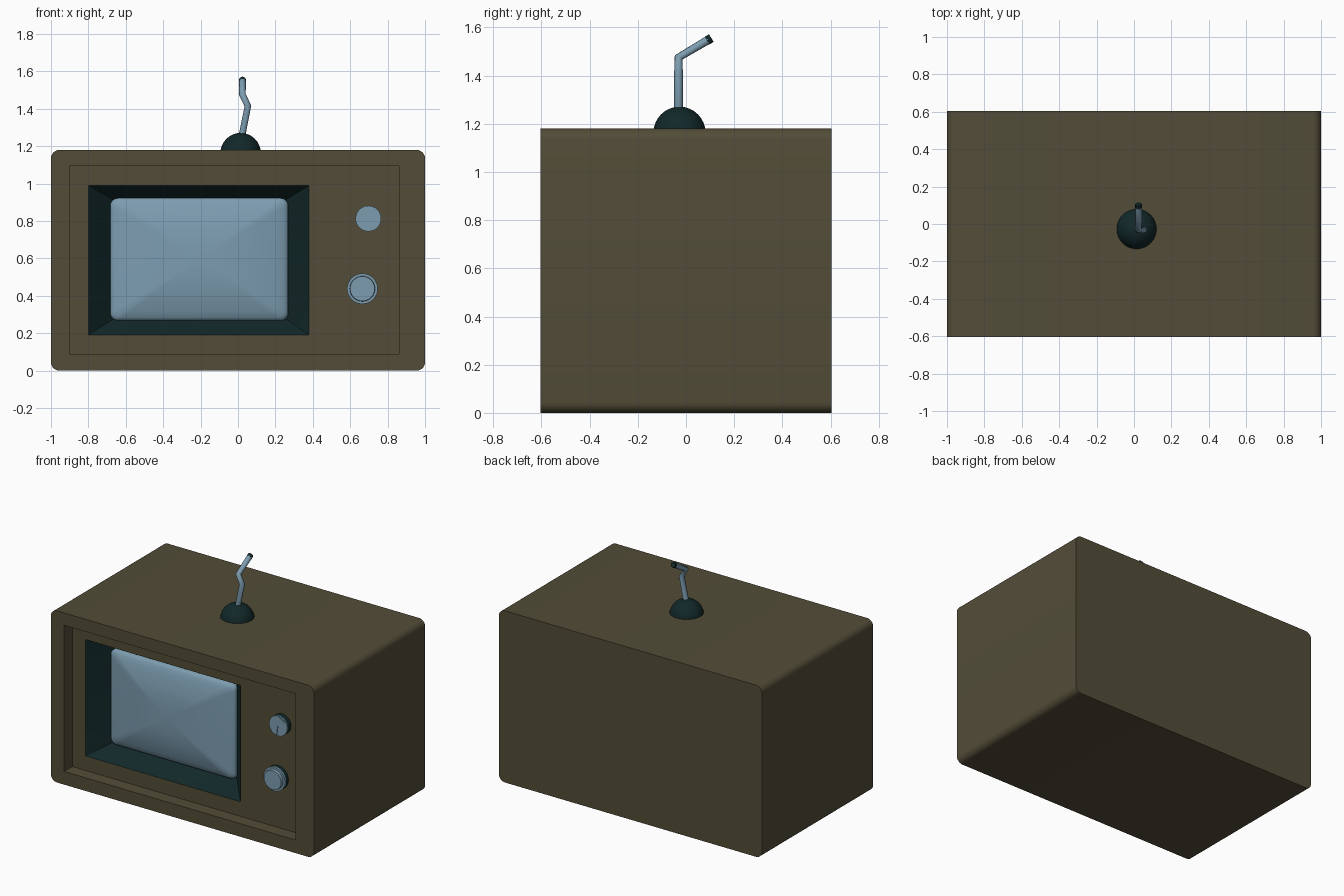
import bpy, bmesh, math
from mathutils import Vector

if "Cube" in bpy.data.objects:
    bpy.data.objects.remove(bpy.data.objects["Cube"])


def material(name, rgb):
    m = bpy.data.materials.new(name)
    m.diffuse_color = (*rgb, 1)
    m.use_nodes = True
    m.node_tree.nodes["Principled BSDF"].inputs["Base Color"].default_value = m.diffuse_color
    return m


BROWN = material("brown", (0.085, 0.073, 0.039))
TEAL = material("dark teal", (0.006, 0.021, 0.022))
BLUE = material("grey blue", (0.203, 0.335, 0.435))


def rect(x0, x1, z0, z1, r, y, n=6):
    """Rounded rectangle loop in the xz plane at depth y."""
    pts = []
    for cx, cz, a0 in ((x1 - r, z1 - r, 0), (x0 + r, z1 - r, 90),
                       (x0 + r, z0 + r, 180), (x1 - r, z0 + r, 270)):
        for i in range(n + 1):
            a = math.radians(a0 + 90 * i / n)
            pts.append(Vector((cx + r * math.cos(a), y, cz + r * math.sin(a))))
    return pts


def circle(cx, cz, r, y, n=24):
    return [Vector((cx + r * math.cos(2 * math.pi * i / n), y,
                    cz + r * math.sin(2 * math.pi * i / n))) for i in range(n)]


def loft(name, loops, mat, cap_start=True, cap_end=True, angle=30):
    """Skin through equal-count loops, ordered back to front."""
    bm = bmesh.new()
    rings = [[bm.verts.new(p) for p in loop] for loop in loops]
    n = len(rings[0])
    for a, b in zip(rings, rings[1:]):
        for i in range(n):
            j = (i + 1) % n
            bm.faces.new((a[i], b[i], b[j], a[j]))
    if cap_start:
        bm.faces.new(rings[0])
    if cap_end:
        bm.faces.new(rings[-1][::-1])
    # loops run counter-clockwise seen from -y, so flip to face outward
    bmesh.ops.reverse_faces(bm, faces=bm.faces[:])
    return finish(name, bm, mat, angle)


def finish(name, bm, mat, angle=30):
    me = bpy.data.meshes.new(name)
    bm.to_mesh(me)
    bm.free()
    ob = bpy.data.objects.new(name, me)
    bpy.context.collection.objects.link(ob)
    me.materials.append(mat)
    bpy.ops.object.select_all(action='DESELECT')
    ob.select_set(True)
    bpy.context.view_layer.objects.active = ob
    bpy.ops.object.shade_smooth_by_angle(angle=math.radians(angle))
    return ob


# cabinet with recessed front panel, open where the screen bezel sits
FLOOR = -0.515
recess = (-0.90, 0.86, 0.09, 1.095)
opening = (-0.80, 0.38, 0.19, 0.99)
loft("cabinet", [rect(-1, 1, 0, 1.18, 0.045, 0.604),
                 rect(-1, 1, 0, 1.18, 0.045, -0.604),
                 rect(*recess, 0.001, -0.604),
                 rect(*recess, 0.001, FLOOR),
                 rect(*opening, 0.001, FLOOR)], BROWN, cap_end=False)

# funnel shaped bezel
loft("screen_bezel", [rect(*opening, 0.001, FLOOR),
                      rect(-0.66, 0.25, 0.28, 0.91, 0.001, -0.375)],
     TEAL, cap_start=False)

# bulging glass screen
loops = [rect(-0.683, 0.268, 0.268, 0.922, 0.04, -0.37)]
cx, cz, hw, hh = -0.2075, 0.595, 0.4755, 0.327
for s in (1.0, 0.985, 0.95, 0.85, 0.7, 0.55, 0.4, 0.25, 0.12, 0.02):
    y = -0.405 - 0.055 * (1 - s ** 2.5) - (0.012 if s < 0.97 else 0.008 if s < 1 else 0)
    loops.append(rect(cx - hw * s, cx + hw * s, cz - hh * s, cz + hh * s, 0.04 * s, y))
loft("screen_glass", loops, BLUE, angle=50)

# knobs: dark base with a blue face
UP, LOW = (0.697, 0.813), (0.665, 0.438)
loft("upper_knob_base", [circle(*UP, 0.068, FLOOR + 0.005), circle(*UP, 0.068, -0.553)], TEAL)
loft("upper_knob_face", [circle(*UP, 0.069, -0.552), circle(*UP, 0.069, -0.560)], BLUE)
loft("lower_knob_base", [circle(*LOW, 0.080, FLOOR + 0.005), circle(*LOW, 0.080, -0.545)], TEAL)
loft("lower_knob_face", [circle(*LOW, 0.082, -0.544), circle(*LOW, 0.082, -0.556),
                         circle(*LOW, 0.068, -0.556), circle(*LOW, 0.066, -0.575)], BLUE)

# tapering grip wedges across the upper knob
for k, a in enumerate((60, 240)):
    d = [Vector((math.cos(math.radians(a + t)), 0, math.sin(math.radians(a + t)))) for t in (-22, 22)]
    c = Vector((UP[0], 0, UP[1]))
    tri = [c, c + d[0] * 0.065, c + d[1] * 0.065]
    loft("upper_knob_grip_%d" % k, [[p + Vector((0, y, 0)) for p in tri]
                                    for y in (-0.558, -0.565)], BLUE)

# aerial dome
bm = bmesh.new()
bmesh.ops.create_uvsphere(bm, u_segments=32, v_segments=16, radius=0.108)
bmesh.ops.translate(bm, verts=bm.verts[:], vec=(0.014, -0.027, 1.163))
bmesh.ops.bisect_plane(bm, geom=bm.verts[:] + bm.edges[:] + bm.faces[:],
                       plane_co=(0, 0, 1.178), plane_no=(0, 0, 1), clear_inner=True)
finish("aerial_dome", bm, TEAL)


def rod(name, pts, r, mat):
    cu = bpy.data.curves.new(name, 'CURVE')
    cu.dimensions = '3D'
    cu.bevel_depth = r
    cu.bevel_resolution = 2
    cu.use_fill_caps = True
    sp = cu.splines.new('POLY')
    sp.points.add(len(pts) - 1)
    for p, co in zip(sp.points, pts):
        p.co = (*co, 1)
    cu.materials.append(mat)
    ob = bpy.data.objects.new(name, cu)
    bpy.context.collection.objects.link(ob)


# bent aerial rod and its dark tip
rod("aerial_rod", [(0.02, -0.031, 1.25), (0.053, -0.031, 1.415),
                   (0.024, -0.031, 1.475), (0.024, 0.092, 1.548)], 0.018, BLUE)
rod("aerial_tip", [(0.024, 0.087, 1.545), (0.024, 0.105, 1.556)], 0.0185, TEAL)
